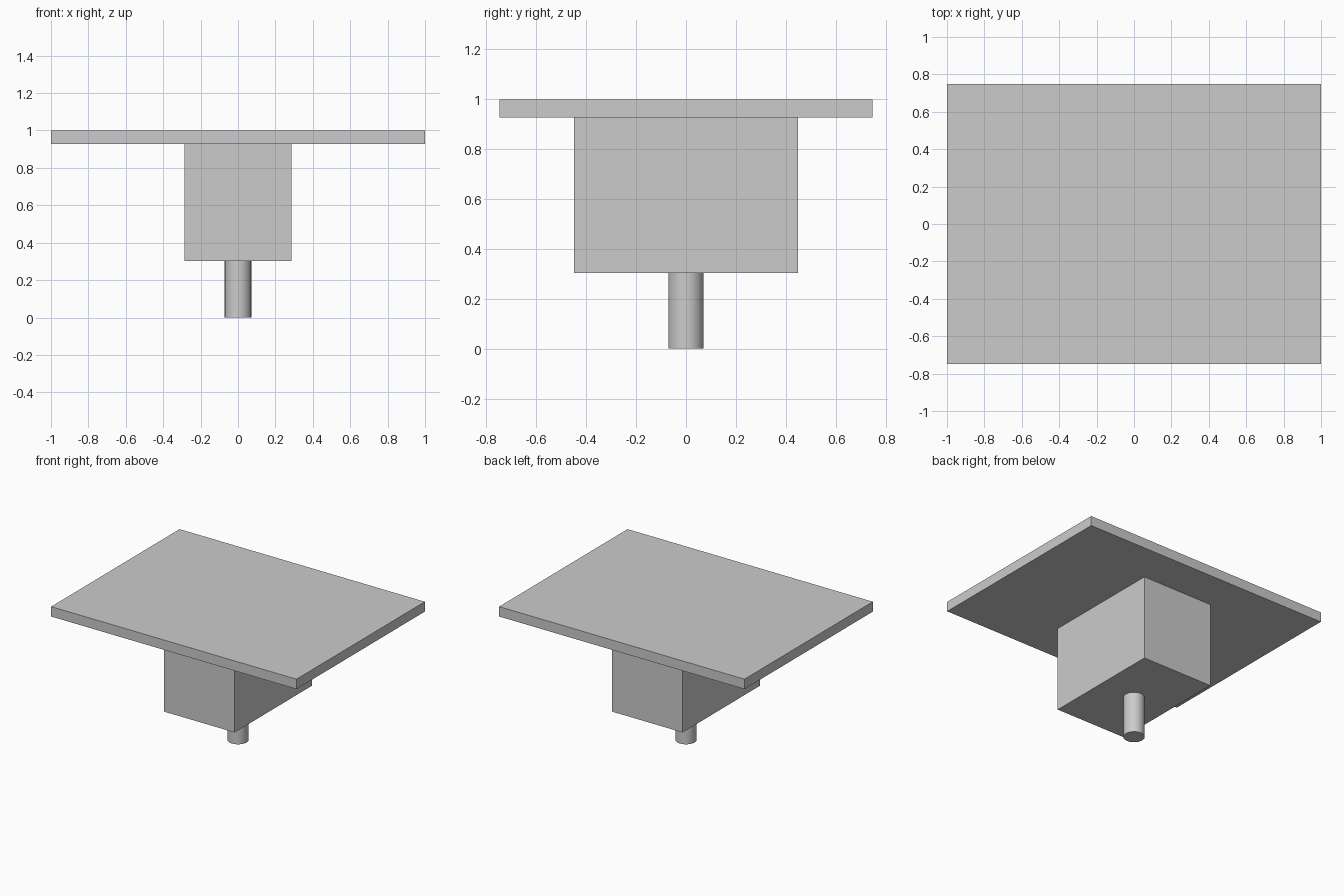
import bpy
import math

if "Cube" in bpy.data.objects:
    bpy.data.objects.remove(bpy.data.objects["Cube"])

# One flat grey for the whole model
GREY = (0.6, 0.6, 0.6, 1.0)
grey = bpy.data.materials.new("light_grey")
grey.use_nodes = True
grey.diffuse_color = GREY
grey.node_tree.nodes["Principled BSDF"].inputs["Base Color"].default_value = GREY

TOP, PLATE_BOTTOM, BLOCK_BOTTOM = 1.0, 0.927, 0.303


def finish(name):
    obj = bpy.context.object
    obj.name = obj.data.name = name
    obj.data.materials.append(grey)
    bpy.ops.object.transform_apply(location=False, rotation=False, scale=True)
    return obj


def box(name, width, depth, bottom, top):
    bpy.ops.mesh.primitive_cube_add(size=1, location=(0, 0, (bottom + top) / 2))
    bpy.context.object.scale = (width, depth, top - bottom)
    return finish(name)


# Flat slab on top
box("top_plate", 2.0, 1.495, PLATE_BOTTOM, TOP)

# Block carrying the slab
box("support_block", 0.574, 0.9, BLOCK_BOTTOM, PLATE_BOTTOM)

# Round peg underneath
bpy.ops.mesh.primitive_cylinder_add(
    vertices=48, radius=0.071, depth=BLOCK_BOTTOM, location=(0, 0, BLOCK_BOTTOM / 2))
finish("bottom_peg")
bpy.ops.object.shade_smooth_by_angle(angle=math.radians(30))
